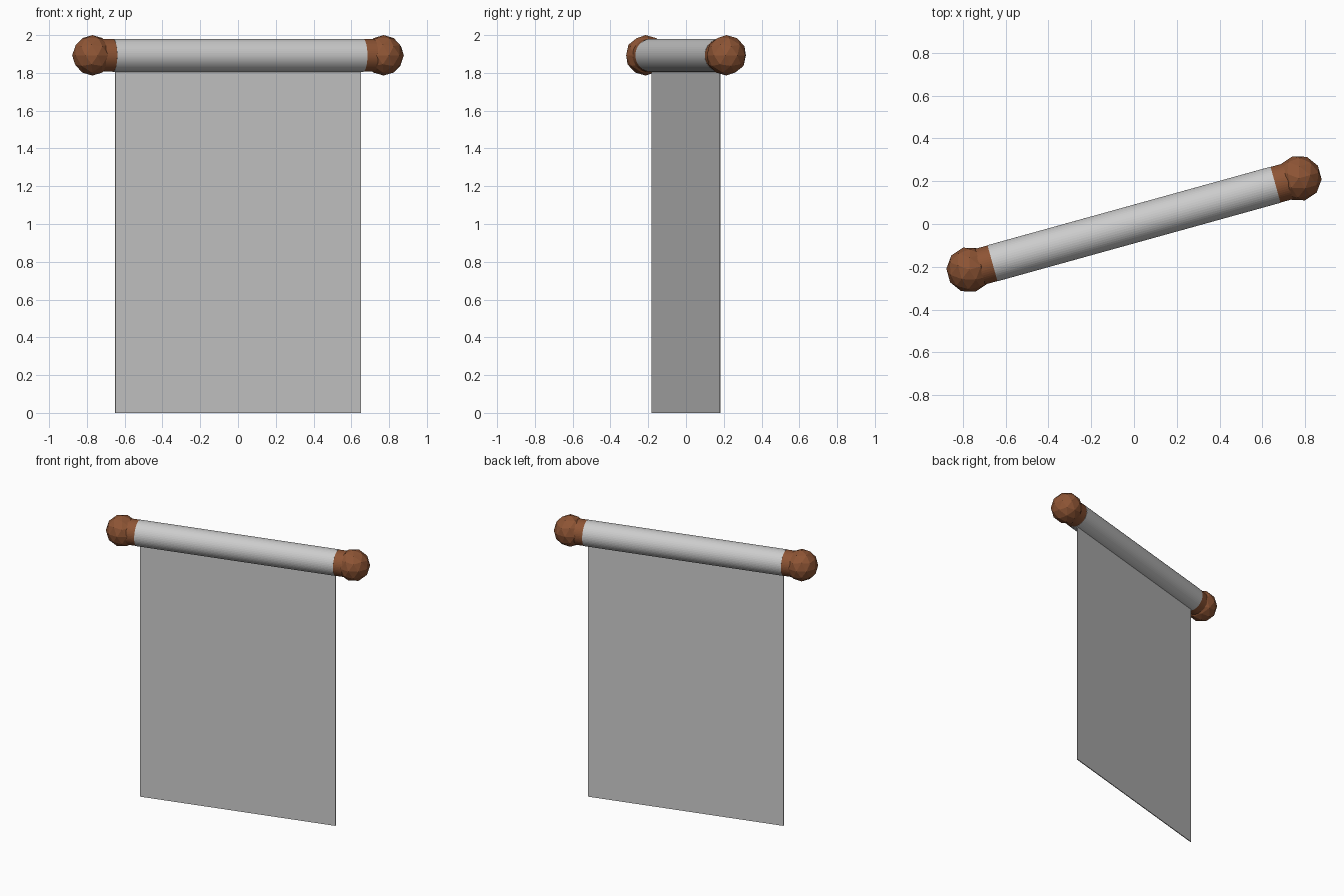
import bpy
from math import pi, radians
from mathutils import Matrix

if "Cube" in bpy.data.objects:
    bpy.data.objects.remove(bpy.data.objects["Cube"])

TURN = Matrix.Rotation(radians(15.5), 4, 'Z')   # whole banner is turned about z
ROD_Z, ROD_R = 1.893, 0.0875
ROD_HALF, COLLAR_END, BALL_X = 0.687, 0.75, 0.8

brown = bpy.data.materials.new("brown_wood")
brown.diffuse_color = (0.27, 0.09, 0.035, 1)
brown.use_nodes = True
brown.node_tree.nodes["Principled BSDF"].inputs["Base Color"].default_value = brown.diffuse_color


def place(name, matrix, material=None):
    ob = bpy.context.object
    ob.name = name
    ob.matrix_world = TURN @ matrix
    if material:
        ob.data.materials.append(material)
    return ob


def bar(name, x0, x1, radius, material=None):
    """Cylinder lying along the rod axis from x0 to x1."""
    bpy.ops.mesh.primitive_cylinder_add(vertices=48, radius=radius, depth=x1 - x0)
    place(name, Matrix.Translation(((x0 + x1) / 2, 0, ROD_Z))
          @ Matrix.Rotation(pi / 2, 4, 'Y'), material)


# Rolled-up roller
bar("roller", -ROD_HALF, ROD_HALF, ROD_R)

# Collars and faceted end knobs
for side, s in (("left", -1), ("right", 1)):
    x0, x1 = sorted((s * ROD_HALF, s * COLLAR_END))
    bar(side + "_collar", x0, x1, ROD_R - 0.001, brown)
    bpy.ops.mesh.primitive_ico_sphere_add(subdivisions=2, radius=0.107)
    place(side + "_knob", Matrix.Translation((s * BALL_X, 0, ROD_Z)), brown)

# Thin hanging sheet, tucked into the roller
top = ROD_Z - ROD_R + 0.01
bpy.ops.mesh.primitive_cube_add(size=1)
place("hanging_sheet", Matrix.Translation((0, 0, top / 2))
      @ Matrix.Diagonal((1.35, 0.006, top, 1)))
